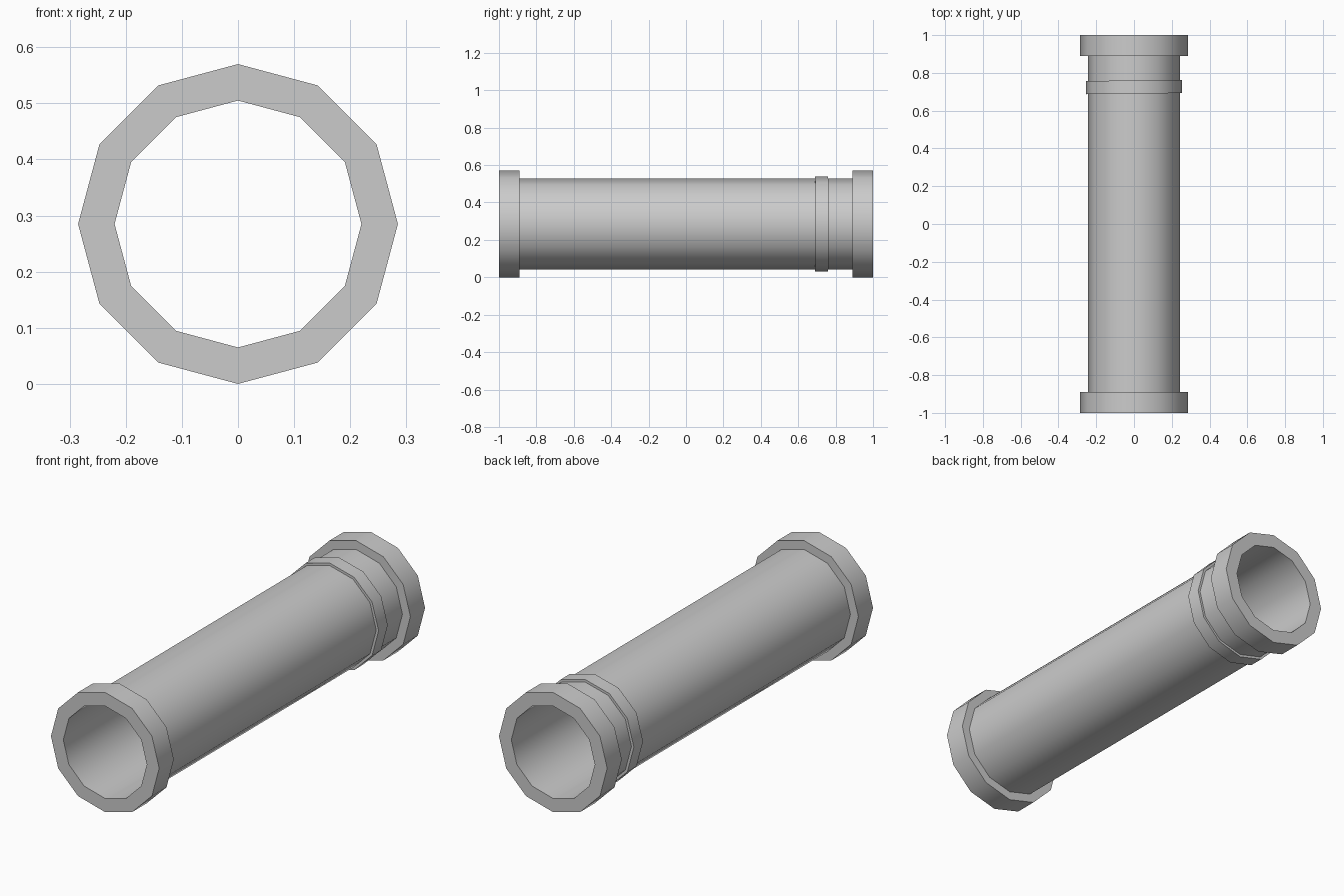
import bpy, bmesh, math

if "Cube" in bpy.data.objects:
    bpy.data.objects.remove(bpy.data.objects["Cube"])

SIDES = 12
CZ = 0.285   # axis height


def lathe_y(name, profile):
    """Revolve a closed (radius, y) profile around the y axis."""
    bm = bmesh.new()
    rings = []
    for i in range(SIDES):
        a = 2 * math.pi * i / SIDES
        rings.append([bm.verts.new((r * math.sin(a), y, r * math.cos(a)))
                      for r, y in profile])
    n = len(profile)
    for i in range(SIDES):
        a, b = rings[i], rings[(i + 1) % SIDES]
        for j in range(n):
            k = (j + 1) % n
            bm.faces.new((a[j], a[k], b[k], b[j]))
    bmesh.ops.recalc_face_normals(bm, faces=bm.faces[:])
    mesh = bpy.data.meshes.new(name)
    bm.to_mesh(mesh)
    bm.free()
    obj = bpy.data.objects.new(name, mesh)
    bpy.context.collection.objects.link(obj)
    obj.location.z = CZ
    bpy.ops.object.select_all(action='DESELECT')
    obj.select_set(True)
    bpy.context.view_layer.objects.active = obj
    bpy.ops.object.shade_smooth_by_angle(angle=math.radians(40))
    return obj


# hollow pipe with a flange at each end
lathe_y("pipe", [(0.22, -1), (0.285, -1), (0.285, -0.89), (0.243, -0.89),
                 (0.243, 0.89), (0.285, 0.89), (0.285, 1), (0.22, 1)])

# slightly crooked clamp band near the back end
band = lathe_y("clamp_band", [(0.235, -0.035), (0.255, -0.035),
                              (0.255, 0.035), (0.235, 0.035)])
band.location.y = 0.725
band.rotation_euler.z = math.radians(0.7)
